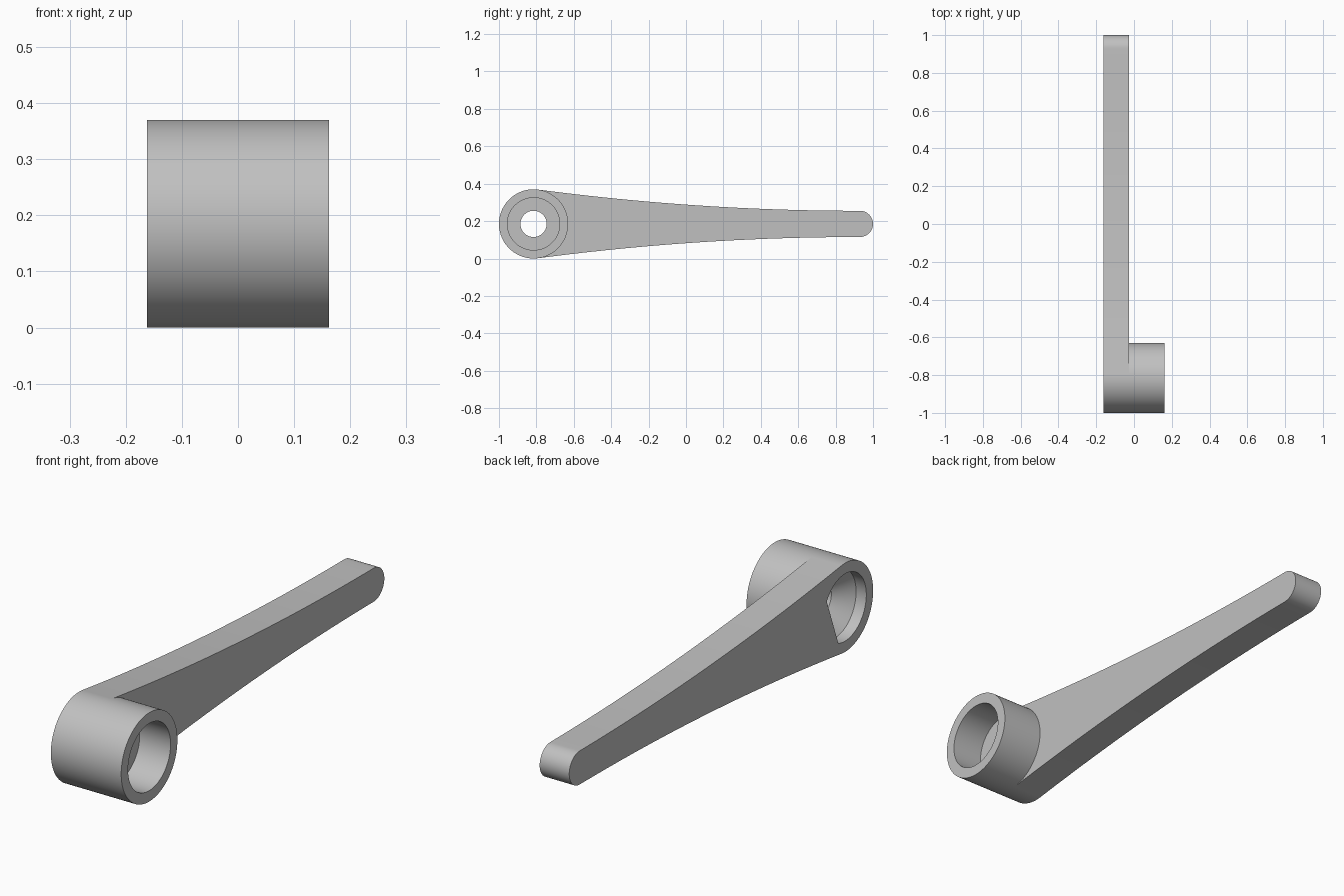
import bpy, bmesh, math

cube = bpy.data.objects.get("Cube")
if cube:
    bpy.data.objects.remove(cube)

grey = bpy.data.materials.new("plain grey")
grey.use_nodes = True
grey.diffuse_color = (0.53, 0.53, 0.53, 1)
grey.node_tree.nodes["Principled BSDF"].inputs["Base Color"].default_value = grey.diffuse_color

R = 0.185           # hub radius, also its centre height
HUB_Y = -1 + R
X0, X1 = -0.162, 0.162
ARM_X = -0.026      # inner face of the arm
SEG = 96


def finish(bm, name):
    bmesh.ops.recalc_face_normals(bm, faces=bm.faces)
    mesh = bpy.data.meshes.new(name)
    bm.to_mesh(mesh)
    bm.free()
    mesh.materials.append(grey)
    obj = bpy.data.objects.new(name, mesh)
    bpy.context.collection.objects.link(obj)
    bpy.ops.object.select_all(action='DESELECT')
    obj.select_set(True)
    bpy.context.view_layer.objects.active = obj
    bpy.ops.object.shade_smooth_by_angle(angle=math.radians(30))
    return obj


# Hub: closed (x, radius) section turned round the x axis
section = [(X0, R), (X1, R), (X1, 0.14), (0.02, 0.14), (0.02, 0.07),
           (-0.05, 0.07), (-0.115, 0.14), (X0, 0.14)]
bm = bmesh.new()
rings = []
for i in range(SEG):
    a = math.tau * i / SEG
    rings.append([bm.verts.new((x, HUB_Y + r * math.cos(a), R + r * math.sin(a)))
                  for x, r in section])
for i in range(SEG):
    p, q = rings[i], rings[(i + 1) % SEG]
    for j in range(len(section)):
        k = (j + 1) % len(section)
        bm.faces.new((p[j], p[k], q[k], q[j]))
finish(bm, "hub")

# Arm: upper edge curves from the hub tangent to a rounded tip
TIP = 0.07
START = HUB_Y + 0.025
END = 1 - TIP
upper = []
for i in range(33):
    t = i / 32
    upper.append((START + (END - START) * t, TIP + 0.1133 * (1 - t) ** 2))
for i in range(1, 13):
    a = math.pi / 2 * (1 - i / 12)
    upper.append((END + TIP * math.cos(a), TIP * math.sin(a)))
outline = upper + [(y, -h) for y, h in reversed(upper[:-1])]
rim = len(outline)

# Hollow end of the arm follows the hub surface
top_angle = math.atan2(upper[0][1], START - HUB_Y)
for i in range(1, 40):
    a = top_angle * (-1 + 2 * i / 40)
    outline.append((HUB_Y + R * math.cos(a), R * math.sin(a)))

bm = bmesh.new()
sides = [[bm.verts.new((x, y, R + h)) for y, h in outline] for x in (X0, ARM_X)]
for loop in sides:
    bm.faces.new(loop)
for i in range(rim - 1):
    bm.faces.new((sides[0][i], sides[0][i + 1], sides[1][i + 1], sides[1][i]))
bmesh.ops.triangulate(bm, faces=[f for f in bm.faces if len(f.verts) > 4])
finish(bm, "lever_arm")
